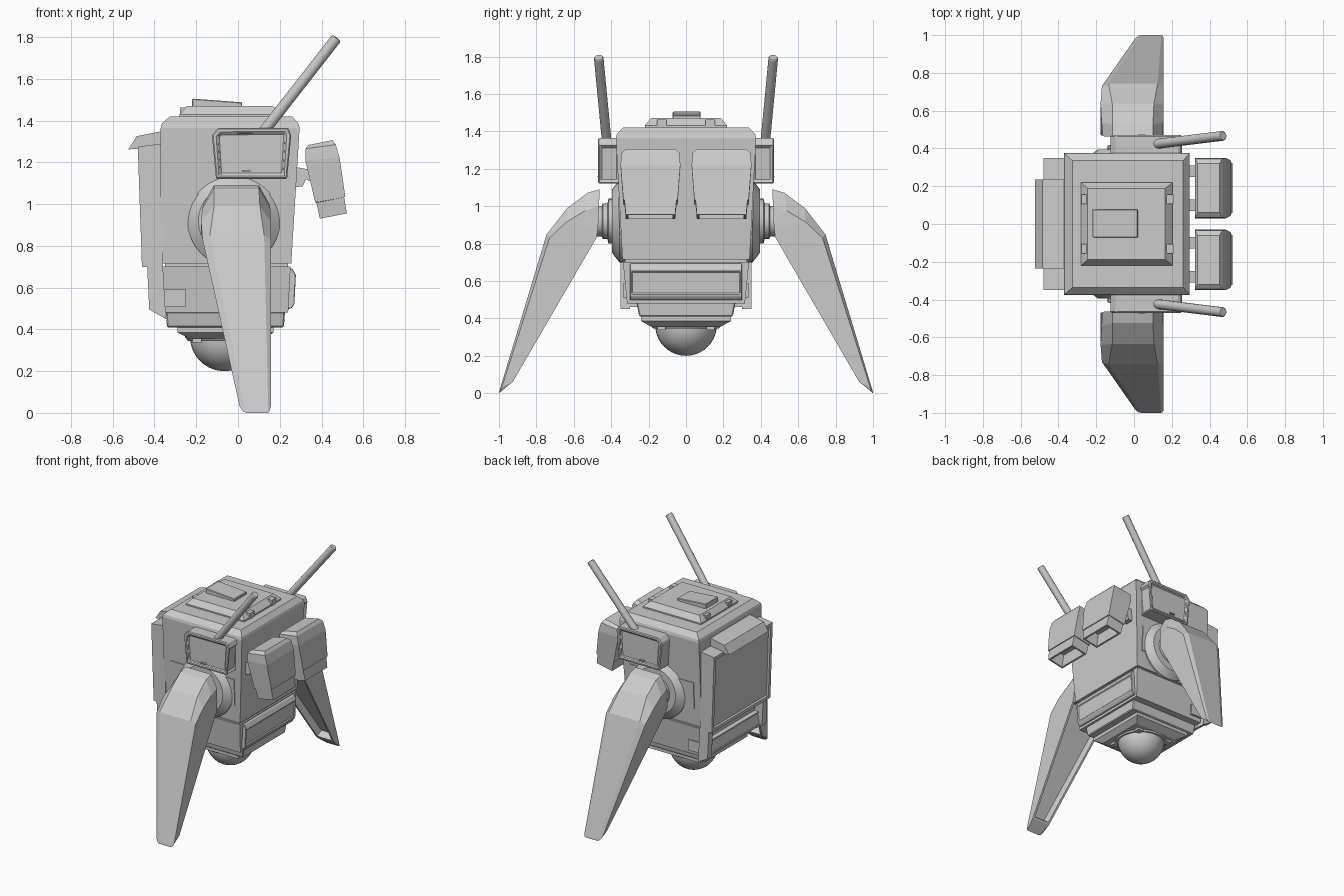
import bpy, bmesh, math
from mathutils import Vector

if "Cube" in bpy.data.objects:
    bpy.data.objects.remove(bpy.data.objects["Cube"])


def loft(name, rings, insets=(), mirror=False, smooth=False, bevel=0.0):
    """Bridge equal-length point rings, cap the ends, then inset the faces that look along given directions."""
    bm = bmesh.new()
    vs = [[bm.verts.new(p) for p in r] for r in rings]
    n = len(rings[0])
    for a, b in zip(vs, vs[1:]):
        for i in range(n):
            j = (i + 1) % n
            bm.faces.new((a[i], a[j], b[j], b[i]))
    bm.faces.new(vs[0])
    bm.faces.new(vs[-1])
    bmesh.ops.recalc_face_normals(bm, faces=bm.faces)
    for d, thick, depth in insets:
        d = Vector(d).normalized()
        f = max((f for f in bm.faces if f.normal.dot(d) > 0.75), key=lambda f: f.calc_area())
        bmesh.ops.inset_individual(bm, faces=[f], thickness=thick, depth=0)
        bmesh.ops.inset_individual(bm, faces=[f], thickness=abs(depth) * 0.2, depth=depth)
    me = bpy.data.meshes.new(name)
    bm.to_mesh(me)
    bm.free()
    ob = bpy.data.objects.new(name, me)
    bpy.context.collection.objects.link(ob)
    if bevel:
        m = ob.modifiers.new("Bevel", 'BEVEL')
        m.width, m.segments = bevel, 1
    if mirror:
        m = ob.modifiers.new("Mirror", 'MIRROR')
        m.use_axis = (False, True, False)
    if smooth:
        bpy.ops.object.select_all(action='DESELECT')
        ob.select_set(True)
        bpy.context.view_layer.objects.active = ob
        bpy.ops.object.shade_smooth_by_angle(angle=math.radians(30))
    return ob


def rect(z, x0, x1, y0, y1):
    return [(x0, y0, z), (x1, y0, z), (x1, y1, z), (x0, y1, z)]


def stack(name, levels, **kw):
    """Levels of z, x0, x1, half width y."""
    return loft(name, [rect(z, a, b, -y, y) for z, a, b, y in levels], **kw)


def block(name, x0, x1, y0, y1, z0, z1, **kw):
    return loft(name, [rect(z0, x0, x1, y0, y1), rect(z1, x0, x1, y0, y1)], **kw)


def prism(name, profile, y0, y1, **kw):
    return loft(name, [[(x, y, z) for x, z in profile] for y in (y0, y1)], **kw)


def turned(name, origin, axis, profile, n=32, **kw):
    """Rings of (radius, distance) along an axis."""
    q = Vector((0, 0, 1)).rotation_difference(Vector(axis).normalized())
    rings = []
    for r, h in profile:
        rings.append([Vector(origin) + q @ Vector((r * math.cos(2 * math.pi * i / n),
                                                   r * math.sin(2 * math.pi * i / n), h)) for i in range(n)])
    return loft(name, rings, smooth=True, **kw)


# Main hull, tapering down, with a seam above the lower hull
stack("main_hull", [(.715, -.37, .255, .34), (1.365, -.37, .295, .375), (1.385, -.365, .29, .37),
                    (1.42, -.325, .26, .335)])
stack("hull_seam", [(.69, -.35, .24, .325), (.72, -.35, .24, .325)])
stack("lower_hull", [(.48, -.355, .24, .315), (.70, -.37, .252, .337)])
stack("base_step", [(.41, -.34, .22, .25), (.485, -.345, .225, .265)], bevel=.006)
stack("base_plate", [(.355, -.23, .13, .185), (.385, -.29, .17, .24), (.412, -.29, .17, .24)])

# Belly dome with its notched collar
turned("dome_collar", (-.065, 0, .345), (0, 0, 1), [(.175, 0), (.19, .02)])
turned("belly_dome", (-.065, 0, .365), (0, 0, -1),
       [(.165 * math.cos(a), .165 * math.sin(a)) for a in [math.pi / 2 * i / 10.05 for i in range(11)]])
for i in range(4):
    a = math.pi / 4 + i * math.pi / 2
    cx, cy = -.065 + .185 * math.cos(a), .185 * math.sin(a)
    block("collar_clip", cx - .022, cx + .022, cy - .022, cy + .022, .338, .37)

# Roof plate, hatch and hinge blocks
stack("roof_plate", [(1.41, -.28, .205, .22), (1.43, -.28, .205, .22), (1.47, -.245, .165, .188)])
loft("roof_hatch", [rect(1.46, -.22, .02, -.072, .078),
                    [(-.22, -.072, 1.505), (.02, -.072, 1.487), (.02, .078, 1.487), (-.22, .078, 1.505)]], bevel=.004)
for x in (-.255, .188):
    block("roof_hinge", x - .022, x + .022, .105, .155, 1.42, 1.462, mirror=True)

# Front lower panel
prism("front_lower_panel", [(.22, .70), (.262, .69), (.277, .66), (.27, .52), (.255, .50), (.22, .495)],
      -.3, .3, insets=[((1, 0, 0), .015, -.006)], bevel=.006)

# Back pack with cap, brackets and lower plate
prism("back_pack", [(-.36, 1.29), (-.48, 1.275), (-.46, .70), (-.36, .69)], -.35, .35,
      insets=[((-1, 0, 0), .035, -.015)])
prism("back_cap", [(-.36, 1.35), (-.485, 1.325), (-.525, 1.262), (-.46, 1.265), (-.36, 1.28)], -.235, .235)
prism("back_bracket", [(-.36, .71), (-.435, .70), (-.425, .495), (-.345, .45)], .3, .35, mirror=True)
prism("back_lower_plate", [(-.35, .60), (-.395, .595), (-.415, .50), (-.35, .46)], -.31, .31,
      insets=[((-1, 0, 0), .012, -.01)])

# Side panels and small side ribs
loft("side_panel", [[(-.315, .30, .845), (.22, .30, .845), (.22, .30, 1.045), (-.315, .30, 1.045)],
                    [(-.315, .353, .845), (.22, .353, .845), (.22, .363, 1.045), (-.315, .363, 1.045)]], mirror=True)
block("side_rib", -.36, -.25, .31, .335, .51, .59, mirror=True)

# Shoulder joints
turned("shoulder", (-.02, 0, .92), (0, 1, 0),
       [(.222, .32), (.222, .355), (.17, .395), (.12, .395), (.12, .415), (.095, .42), (.095, .445),
        (.082, .45), (.082, .52)], mirror=True)


# Legs: chamfered outer face, recessed inner face
def leg_ring(outer, side, inner, xo, xs):
    pts = [(xo[0], outer), (xo[1], outer), (xs[1], side), (xs[1], inner), (xs[0], inner), (xs[0], side)]
    return [(x, p[0], p[1]) for x, p in pts]


loft("leg", [
    leg_ring((.462, 1.09), (.465, 1.0), (.468, .93), (-.115, .10), (-.165, .15)),
    leg_ring((.525, 1.072), (.54, .975), (.469, .91), (-.115, .10), (-.172, .155)),
    leg_ring((.635, .99), (.64, .915), (.472, .87), (-.115, .105), (-.177, .157)),
    leg_ring((.745, .85), (.73, .83), (.478, .832), (-.135, .125), (-.17, .157)),
    leg_ring((.998, .012), (.985, .03), (.925, .062), (.035, .145), (.008, .157)),
    leg_ring((1.0, .0), (.997, .006), (.975, .02), (.04, .14), (.025, .15)),
], insets=[((0, -.86, -.5), .02, -.05)], mirror=True)

# Side sensor boxes with recessed windows
prism("sensor_box", [(-.105, 1.12), (.235, 1.12), (.255, 1.33), (.24, 1.365), (-.095, 1.365), (-.125, 1.33)],
      .35, .47, insets=[((0, 1, 0), .028, -.015), ((1, 0, 0), .018, -.012)], mirror=True, bevel=.006)
block("sensor_slot", .02, .06, .46, .474, 1.155, 1.162, mirror=True)

# Antennas
a0, a1 = Vector((.09, .42, 1.305)), Vector((.472, .467, 1.795))
length = (a1 - a0).length
turned("antenna", a0, a1 - a0, [(.026, 0), (.026, length - .006), (.022, length)], n=14, mirror=True)


# Front pods: open at the bottom, on small brackets
def pod_ring(xa, za, xb, zb, y0, y1):
    return [(xa, y0, za), (xb, y0, zb), (xb, y1, zb), (xa, y1, za)]


loft("front_pod", [
    pod_ring(.337, 1.283, .452, 1.306, .06, .32),
    pod_ring(.323, 1.265, .468, 1.285, .035, .345),
    pod_ring(.322, 1.21, .487, 1.22, .03, .35),
    pod_ring(.37, 1.007, .514, 1.034, .045, .335),
    pod_ring(.376, 1.006, .508, 1.033, .051, .329),
    pod_ring(.392, .93, .521, .955, .058, .322),
], insets=[((.2, 0, -1), .018, -.09)], mirror=True)
for y in (.10, .28):
    prism("pod_bracket", [(.26, 1.18), (.345, 1.165), (.36, 1.10), (.325, 1.12), (.31, 1.085), (.26, 1.08)],
          y - .03, y + .03, mirror=True)
